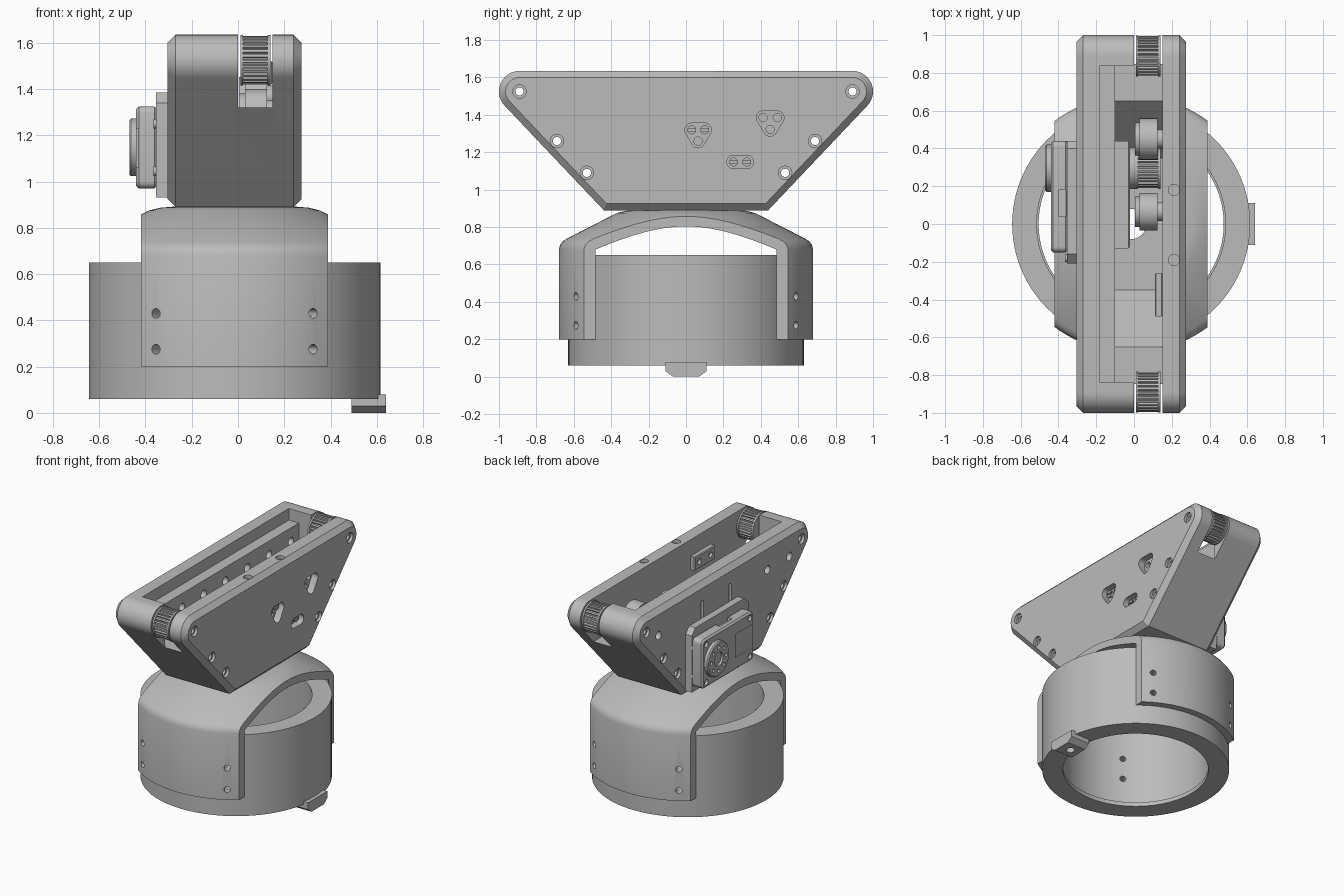
import bpy, bmesh
from math import sin, cos, pi, radians
from mathutils import Matrix, Vector
from mathutils.geometry import convex_hull_2d

if "Cube" in bpy.data.objects:
    bpy.data.objects.remove(bpy.data.objects["Cube"])

grey = bpy.data.materials.new("plain grey")
grey.use_nodes = True
grey.diffuse_color = (0.5, 0.5, 0.5, 1)
grey.node_tree.nodes["Principled BSDF"].inputs["Base Color"].default_value = (0.5, 0.5, 0.5, 1)

CX = -0.015  # axis of the round base


def finish(name, bm):
    bmesh.ops.recalc_face_normals(bm, faces=bm.faces)
    mesh = bpy.data.meshes.new(name)
    bm.to_mesh(mesh)
    bm.free()
    mesh.materials.append(grey)
    obj = bpy.data.objects.new(name, mesh)
    bpy.context.collection.objects.link(obj)
    return obj


def prism(name, pts, a, b, axis="X", chamfer=0):
    """Extrude an outline along x (points are y, z) or z (points are x, y)."""
    bm = bmesh.new()
    place = (lambda p, t: (t, p[0], p[1])) if axis == "X" else (lambda p, t: (p[0], p[1], t))
    caps = [bm.faces.new([bm.verts.new(place(p, t)) for p in pts]) for t in (a, b)]
    low, high = [list(f.verts) for f in caps]
    for i in range(len(pts)):
        j = (i + 1) % len(pts)
        bm.faces.new((low[i], low[j], high[j], high[i]))
    bmesh.ops.recalc_face_normals(bm, faces=bm.faces)
    if chamfer:
        edges = [e for f in caps for e in f.edges]
        bmesh.ops.bevel(bm, geom=edges, offset=chamfer, segments=1, affect="EDGES")
    return finish(name, bm)


def circle(y, z, r, n=32):
    return [(y + r * cos(2 * pi * i / n), z + r * sin(2 * pi * i / n)) for i in range(n)]


def rect(y0, y1, z0, z1):
    return [(y0, z0), (y1, z0), (y1, z1), (y0, z1)]


def rounded(centres, r):
    """Outline around equal circles."""
    pts = [Vector(p) for c in centres for p in circle(c[0], c[1], r, 24)]
    return [pts[i] for i in convex_hull_2d(pts)]


def mirrored(half):
    return half + [(-y, z) for y, z in reversed(half)]


def lathe(name, profile):
    bm = bmesh.new()
    vs = [bm.verts.new((r, 0, z)) for r, z in profile]
    es = [bm.edges.new((vs[i], vs[(i + 1) % len(vs)])) for i in range(len(vs))]
    bmesh.ops.spin(bm, geom=vs + es, cent=(0, 0, 0), axis=(0, 0, 1), angle=2 * pi,
                   steps=96, use_merge=True)
    bmesh.ops.remove_doubles(bm, verts=bm.verts, dist=1e-5)
    bmesh.ops.translate(bm, vec=(CX, 0, 0), verts=bm.verts)
    return finish(name, bm)


def cut(obj, tool, operation="DIFFERENCE"):
    mod = obj.modifiers.new("cut", "BOOLEAN")
    mod.object, mod.operation, mod.solver = tool, operation, "EXACT"
    bpy.context.view_layer.objects.active = obj
    bpy.ops.object.modifier_apply(modifier=mod.name)
    bpy.data.objects.remove(tool)


def drill(obj, y, z, r, a, b):
    cut(obj, prism("drill", circle(y, z, r, 24), a, b))


# Base ring and the saddle bracket that arches over it
base = lathe("base_ring", [(0.49, 0.06), (0.63, 0.06), (0.63, 0.65), (0.5, 0.65), (0.5, 0.09), (0.49, 0.09)])
saddle = lathe("saddle_bracket", [
    (0.631, 0.2), (0.68, 0.2), (0.68, 0.68), (0.673, 0.705), (0.66, 0.723), (0.64, 0.737),
    (0.37, 0.875), (0.32, 0.887), (0.26, 0.892), (0.08, 0.892),
    (0.08, 0.845), (0.28, 0.845), (0.36, 0.828), (0.631, 0.68)])
cut(saddle, prism("slab", rect(CX - 0.405, CX + 0.405, -1, 1), 0, 1, "Z"), "INTERSECT")

# Radial screw holes through bracket legs and ring
for angle in (60, 120, 240, 300):
    for z in (0.275, 0.43):
        for part in (base, saddle):
            tool = prism("drill", circle(0, z, 0.021, 20), 0.4, 0.8)
            tool.data.transform(Matrix.Translation((CX, 0, 0)) @ Matrix.Rotation(radians(angle), 4, "Z"))
            cut(part, tool)

# Locking tab under the ring
tab = prism("base_tab", mirrored([(0.07, 0), (0.11, 0.03), (0.11, 0.08)]), 0.49, 0.64)
cut(tab, prism("drill", circle(0.56, 0, 0.03), -0.1, 0.05, "Z"))

# Trapezoid frame with rounded upper ends
arc = [(0.89 + 0.11 * cos(radians(t)), 1.525 + 0.11 * sin(radians(t))) for t in range(-45, 91, 9)]
frame = prism("trapezoid_frame", mirrored([(0.44, 0.89)] + arc), -0.305, 0.275, chamfer=0.035)
cavity = mirrored([(0.35, 1.0), (0.65, 1.32), (0.84, 1.32), (0.84, 1.75)])
cut(frame, prism("cavity", cavity, -0.1, 0.15))
cut(frame, prism("ledge", rect(-0.84, 0.84, 1.55, 1.75), -0.18, 0.12))
for s in (1, -1):
    cut(frame, prism("pulley_slot", rect(*sorted((s * 0.8, s * 1.1)), 1.32, 1.75), 0, 0.15))
cut(frame, prism("cable_hole", circle(CX, 0, 0.08), 0.8, 1.05, "Z"))

# Bolt holes with counterbores on both plates
bolts = [(s * y, z) for s in (1, -1) for y, z in ((0.89, 1.525), (0.69, 1.26), (0.53, 1.09))]
for y, z in bolts:
    drill(frame, y, z, 0.022, -0.4, 0.4)
    drill(frame, y, z, 0.036, 0.255, 0.4)
    drill(frame, y, z, 0.036, -0.4, -0.285)
# Row of holes along the inner wall; the outermost go through
for y in (-0.75, -0.5, -0.25, 0, 0.25, 0.5, 0.75):
    drill(frame, y, 1.45, 0.03, -0.4 if abs(y) > 0.6 or y == -0.5 else -0.2, -0.05)
# Vertical cable slots above the motor
for y in (0.25, -0.07):
    cut(frame, prism("slot", rounded([(y, 1.36), (y, 1.5)], 0.014), -0.4, -0.28))
# Holes in the top edge of the right plate
for y in (0.18, -0.19):
    cut(frame, prism("drill", circle(0.212, y, 0.03, 24), 1.61, 1.8, "Z"))

# Screw pockets in the outer plate, with screws
pockets = [[(0.03, 1.32), (0.1, 1.32), (0.065, 1.26)],
           [(0.412, 1.385), (0.488, 1.385), (0.45, 1.322)],
           [(0.255, 1.148), (0.325, 1.148)]]
for n, spots in enumerate(pockets):
    cut(frame, prism("pocket", rounded(spots, 0.036), 0.225, 0.4))
    for y, z in spots:
        if n == 1 or (n == 0 and z < 1.3):
            drill(frame, y, z, 0.022, 0.17, 0.3)
        else:
            screw = prism("pocket_screw", circle(y, z, 0.024, 20), 0.2, 0.245)
            cut(screw, prism("groove", rect(y - 0.04, y + 0.04, z - 0.005, z + 0.005), 0.235, 0.3))


def toothed_pulley(name, y, z, r, a, b, teeth=28):
    pts = []
    for i in range(teeth):
        for f, k in ((0, 1), (0.45, 1), (0.6, 0.88), (0.9, 0.88)):
            t = 2 * pi * (i + f) / teeth
            pts.append((y + r * k * cos(t), z + r * k * sin(t)))
    parts = [prism(name, pts, a + 0.012, b - 0.012),
             prism(name + "_flange", circle(y, z, r * 1.04, 40), a, a + 0.012),
             prism(name + "_flange", circle(y, z, r * 1.04, 40), b - 0.012, b)]
    for p in parts:
        drill(p, y, z, 0.022, a - 0.1, b + 0.1)


# Belt pulleys at the ends and on the motor, smooth idlers between
toothed_pulley("front_pulley", -0.89, 1.525, 0.105, 0.01, 0.14)
toothed_pulley("back_pulley", 0.89, 1.525, 0.105, 0.01, 0.14)
toothed_pulley("motor_pulley", 0.295, 1.148, 0.105, 0.01, 0.14)
for y, z, r in ((0.45, 1.365, 0.11), (0.065, 1.3, 0.1)):
    prism("idler", circle(y, z, r, 40), 0.03, 0.125)
    prism("idler_flange", circle(y, z, r * 0.8, 40), 0.005, 0.03)
    prism("idler_axle", circle(y, z, 0.05, 24), 0.12, 0.16)

# Small clamp on the inside of the right plate
clamp = prism("belt_clamp", rect(-0.49, -0.26, 1.42, 1.52), 0.11, 0.151, chamfer=0.006)
for y in (-0.44, -0.31):
    drill(clamp, y, 1.47, 0.02, 0.05, 0.13)

# Motor: mount, outer case, horn disc and inner case
mount = prism("motor_mount", [(-0.21, 0.93), (0.44, 0.93), (0.44, 1.34), (0.4, 1.385), (-0.16, 1.385), (-0.21, 1.34)],
              -0.355, -0.3)
case = prism("motor_case", rounded([(y, z) for y in (-0.12, 0.41) for z in (1.0, 1.295)], 0.03),
             -0.44, -0.35, chamfer=0.012)
cut(case, prism("step", rect(-0.2, 0.06, 1.06, 1.23), -0.5, -0.43))
for y in (-0.105, 0.395):
    for z in (1.01, 1.285):
        drill(case, y, z, 0.02, -0.5, -0.42)
for y in (-0.18, 0.42):
    for z in (1.045, 1.25):
        prism("mount_screw", circle(y, z, 0.02, 20), -0.365, -0.3)
cut(case, prism("connector", rect(-0.4, -0.36, 0.04, 0.18), 1.3, 1.5, "Z"))
horn = prism("horn_disc", circle(0.295, 1.148, 0.125, 48), -0.47, -0.43, chamfer=0.008)
drill(horn, 0.295, 1.148, 0.05, -0.5, -0.455)
for y, z in circle(0.295, 1.148, 0.085, 8):
    drill(horn, y, z, 0.013, -0.5, -0.45)
prism("motor_inner_case", rect(-0.13, 0.44, 0.97, 1.325), -0.19, -0.02, chamfer=0.01)
prism("motor_output", circle(0.295, 1.148, 0.11, 40), -0.03, 0.012)

# Smooth shading with sharp edges kept
bpy.ops.object.select_all(action="DESELECT")
for obj in bpy.context.collection.objects:
    if obj.type == "MESH":
        obj.select_set(True)
        bpy.context.view_layer.objects.active = obj
bpy.ops.object.shade_smooth_by_angle(angle=radians(25))
